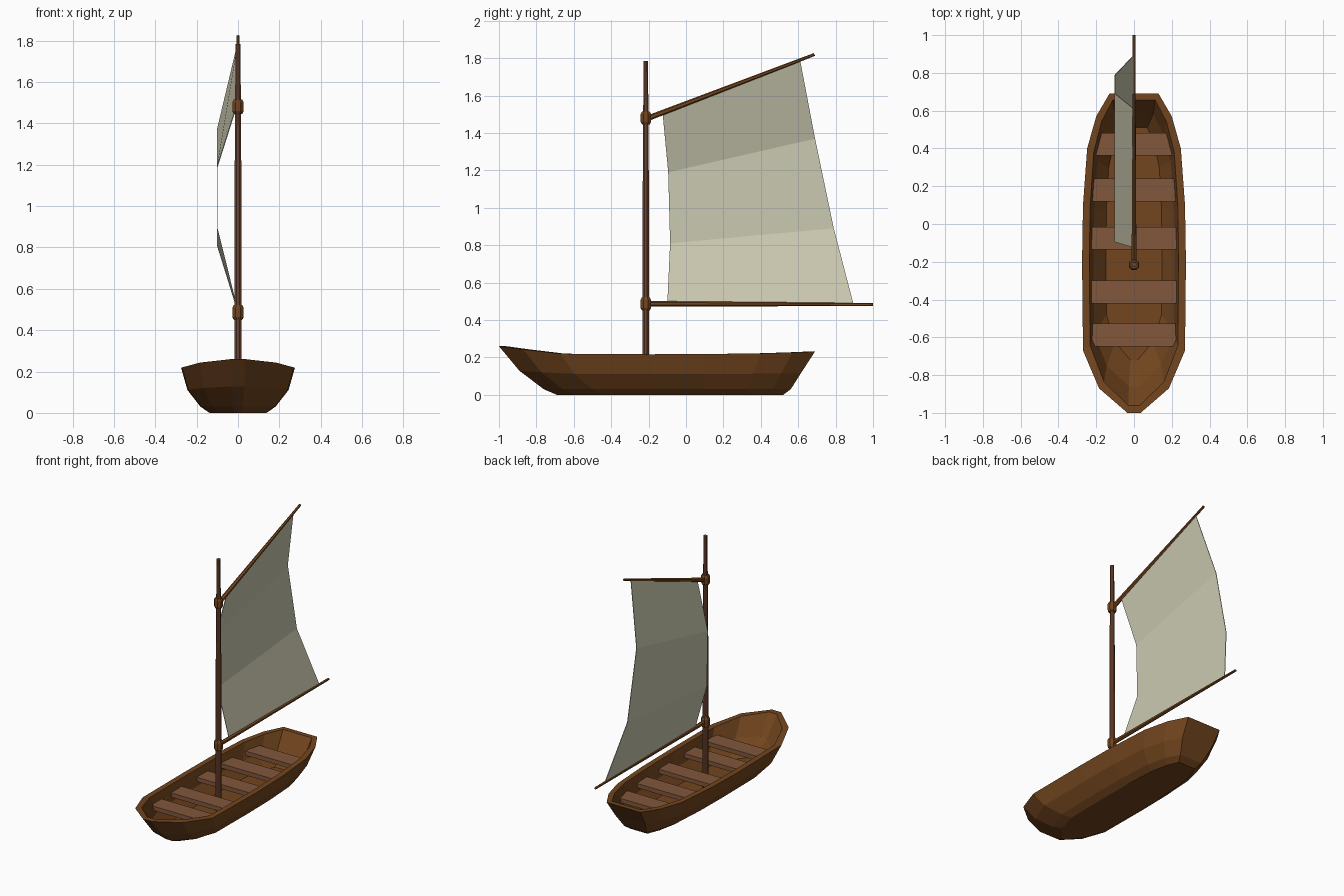
import bpy, bmesh
from mathutils import Vector

if "Cube" in bpy.data.objects:
    bpy.data.objects.remove(bpy.data.objects["Cube"])


def material(name, rgb):
    m = bpy.data.materials.new(name)
    m.diffuse_color = (*rgb, 1)
    m.use_nodes = True
    m.node_tree.nodes["Principled BSDF"].inputs["Base Color"].default_value = m.diffuse_color
    return m


HULL = material("hull_brown", (0.17, 0.06, 0.013))
PLANK = material("plank_brown", (0.22, 0.095, 0.045))
MAST = material("mast_brown", (0.16, 0.06, 0.03))
CLOTH = material("cloth", (0.60, 0.59, 0.44))


def finish(name, bm, mat):
    bmesh.ops.recalc_face_normals(bm, faces=bm.faces)
    me = bpy.data.meshes.new(name)
    bm.to_mesh(me)
    bm.free()
    me.materials.append(mat)
    ob = bpy.data.objects.new(name, me)
    bpy.context.collection.objects.link(ob)
    return ob


def skin(bm, rings):
    """Bridge consecutive closed rings and cap both ends."""
    vs = [[bm.verts.new(p) for p in r] for r in rings]
    n = len(vs[0])
    for a, b in zip(vs, vs[1:]):
        for i in range(n):
            bm.faces.new((a[i], a[(i + 1) % n], b[(i + 1) % n], b[i]))
    bm.faces.new(vs[0])
    bm.faces.new(vs[-1])


# Hull: the rim outline scaled into rings, down the inside and the outside
OUTLINE = [(0.035, -1.0, 0.26), (0.185, -0.87, 0.243), (0.27, -0.67, 0.22),
           (0.275, -0.2, 0.217), (0.27, 0.1, 0.218), (0.248, 0.4, 0.222),
           (0.20, 0.57, 0.227), (0.13, 0.69, 0.232)]


def hull_ring(sx, y0, y1, z=None, sheer=0.0):
    half = []
    for x, y, rim in OUTLINE:
        yy = y0 + (y + 1.0) / 1.69 * (y1 - y0)
        half.append((x * sx, yy, rim if z is None else z + (rim - 0.22) * sheer))
    return half + [(-x, y, z) for x, y, z in reversed(half)]


bm = bmesh.new()
skin(bm, [hull_ring(0.54, -0.72, 0.51, 0.035),
          hull_ring(0.78, -0.86, 0.58, 0.115, 0.4),
          hull_ring(0.86, -0.96, 0.657),
          hull_ring(1.0, -1.0, 0.69),
          hull_ring(0.89, -0.89, 0.615, 0.112, 0.4),
          hull_ring(0.66, -0.76, 0.56, 0.03),
          hull_ring(0.5, -0.69, 0.52, 0.0)])
finish("hull", bm, HULL)

# Seats: planks tapered towards the stern
for i, (y, front, back) in enumerate([(-0.588, 0.222, 0.22), (-0.36, 0.225, 0.225),
                                      (-0.075, 0.225, 0.222), (0.18, 0.222, 0.216),
                                      (0.423, 0.208, 0.19)]):
    bm = bmesh.new()
    skin(bm, [[(-front, y - .06, z), (front, y - .06, z),
               (back, y + .06, z), (-back, y + .06, z)] for z in (0.14, 0.17)])
    finish(f"seat_{i + 1}", bm, PLANK)


def lathe(name, start, end, profile, mat, sides=8):
    """Rod along start-end; profile holds (fraction, radius) pairs."""
    start, end = Vector(start), Vector(end)
    axis = end - start
    quat = axis.to_track_quat('Z', 'Y')
    from math import cos, sin, tau
    bm = bmesh.new()
    skin(bm, [[start + axis * t + quat @ Vector((r * cos(tau * (k + .5) / sides),
                                                 r * sin(tau * (k + .5) / sides), 0))
               for k in range(sides)] for t, r in profile])
    return finish(name, bm, mat)


# Mast, spars and collars
MY = -0.215
lathe("mast", (0, MY, 0.03), (0, MY, 1.785), [(0, .02), (.6, .018), (1, .013)], MAST)
lathe("boom", (0, MY, 0.487), (0, 1.0, 0.483), [(0, .015), (1, .008)], HULL, 6)
lathe("gaff", (0, MY, 1.475), (0, 0.687, 1.82), [(0, .015), (1, .008)], HULL, 6)
COLLAR = [(0, .022), (.2, .03), (.8, .03), (1, .022)]
for name, z0, z1 in [("mast_step", .03, .1), ("boom_collar", .45, .522),
                     ("gaff_collar", 1.445, 1.515)]:
    lathe(name, (0, MY, z0), (0, MY, z1), COLLAR, HULL)

# Sail: two folds bellying out to one side
LUFF = [(0, -0.10, 0.487), (-.1, -0.085, 0.81), (-.1, -0.095, 1.19), (0, -0.125, 1.505)]
LEECH = [(0, 0.895, 0.487), (-.1, 0.79, 0.89), (-.1, 0.69, 1.37), (0, 0.61, 1.79)]
bm = bmesh.new()
rows = [[bm.verts.new(a), bm.verts.new(b)] for a, b in zip(LUFF, LEECH)]
for a, b in zip(rows, rows[1:]):
    bm.faces.new((a[0], a[1], b[1], b[0]))
sail = finish("sail", bm, CLOTH)
thick = sail.modifiers.new("thickness", 'SOLIDIFY')
thick.thickness = 0.004
thick.offset = 0
